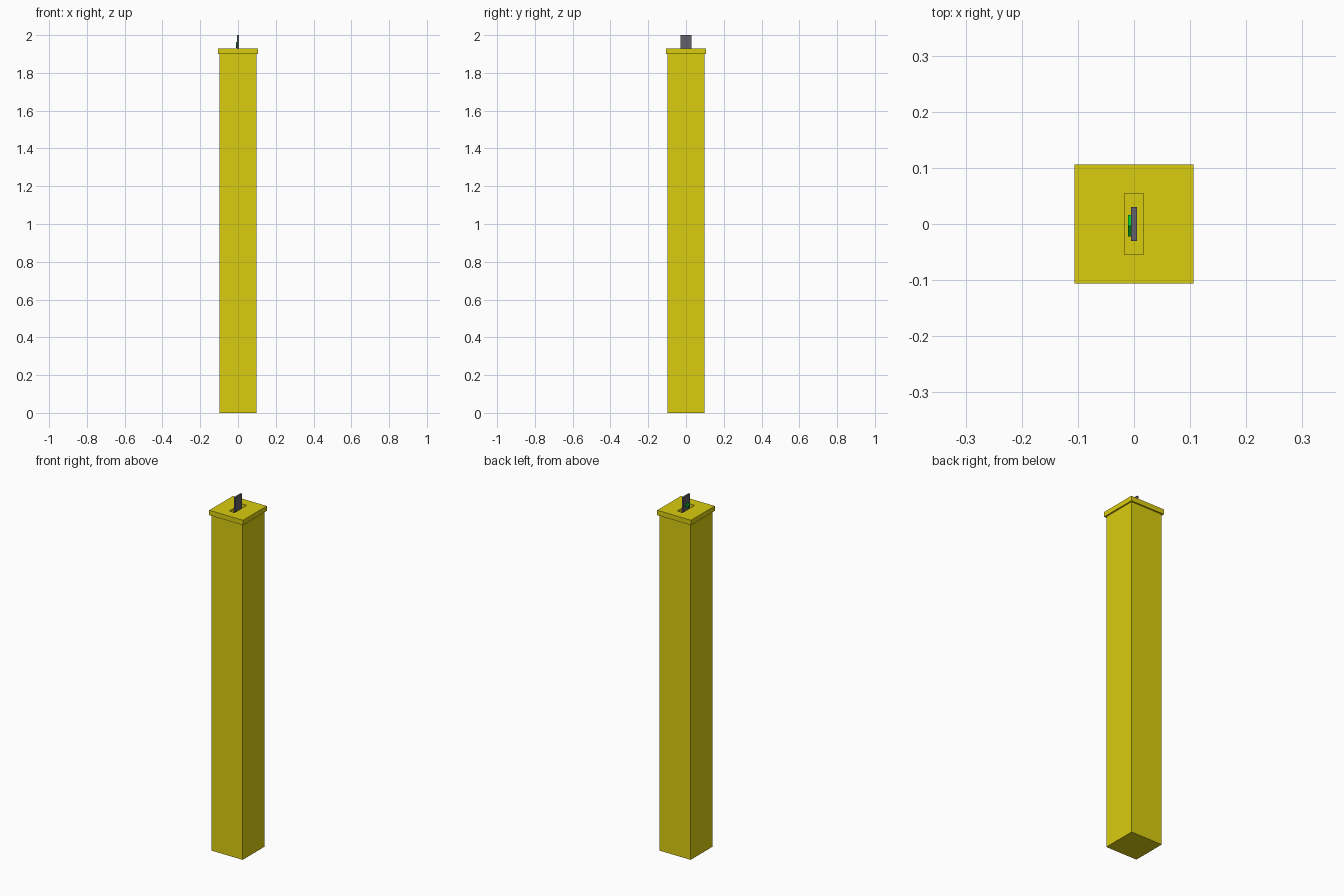
import bpy, bmesh
from mathutils import Matrix

if "Cube" in bpy.data.objects:
    bpy.data.objects.remove(bpy.data.objects["Cube"])


def material(name, rgb):
    m = bpy.data.materials.new(name)
    m.diffuse_color = (*rgb, 1)
    m.use_nodes = True
    m.node_tree.nodes["Principled BSDF"].inputs["Base Color"].default_value = m.diffuse_color
    return m


def finish(name, bm, mat):
    bmesh.ops.recalc_face_normals(bm, faces=bm.faces)
    me = bpy.data.meshes.new(name)
    bm.to_mesh(me)
    bm.free()
    ob = bpy.data.objects.new(name, me)
    me.materials.append(mat)
    bpy.context.collection.objects.link(ob)
    return ob


def box(name, lo, hi, mat):
    bm = bmesh.new()
    size = [b - a for a, b in zip(lo, hi)]
    mid = [(a + b) / 2 for a, b in zip(lo, hi)]
    bmesh.ops.create_cube(bm, size=1, matrix=Matrix.Translation(mid) @ Matrix.Diagonal((*size, 1)))
    return finish(name, bm, mat)


def frame(name, outer, inner, z0, z1, mat):
    """Rectangular plate with a rectangular through-slot."""
    bm = bmesh.new()
    corners = [(-1, -1), (1, -1), (1, 1), (-1, 1)]
    rings = [[bm.verts.new((x * hx, y * hy, z)) for x, y in corners]
             for (hx, hy), z in ((outer, z0), (outer, z1), (inner, z1), (inner, z0))]
    for k in range(4):
        a, b = rings[k], rings[(k + 1) % 4]
        for i in range(4):
            j = (i + 1) % 4
            bm.faces.new((a[i], a[j], b[j], b[i]))
    return finish(name, bm, mat)


def plate(name, outline, x0, x1, mat):
    """Outline in (y, z) extruded along x."""
    bm = bmesh.new()
    f = bm.faces.new([bm.verts.new((x0, y, z)) for y, z in outline])
    out = bmesh.ops.extrude_face_region(bm, geom=[f])
    moved = [v for v in out["geom"] if isinstance(v, bmesh.types.BMVert)]
    bmesh.ops.translate(bm, verts=moved, vec=(x1 - x0, 0, 0))
    return finish(name, bm, mat)


yellow = material("yellow", (0.70, 0.61, 0.005))
grey = material("dark_grey", (0.12, 0.12, 0.14))
green = material("green", (0.0, 0.7, 0.03))

# Post and overhanging slotted cap
box("post", (-0.098, -0.098, 0), (0.098, 0.098, 1.9), yellow)
frame("slotted_cap", (0.106, 0.106), (0.017, 0.054), 1.9, 1.928, yellow)

# Upright card standing in the slot
box("card", (-0.005, -0.03, 1.9), (0.005, 0.03, 2.0), grey)

# Small raised green arrow on the left face of the card
plate("green_arrow", [(-0.022, 1.948), (-0.004, 1.964), (-0.004, 1.954), (0.016, 1.954),
                      (0.016, 1.942), (-0.004, 1.942), (-0.004, 1.932)], -0.011, -0.005, green)
